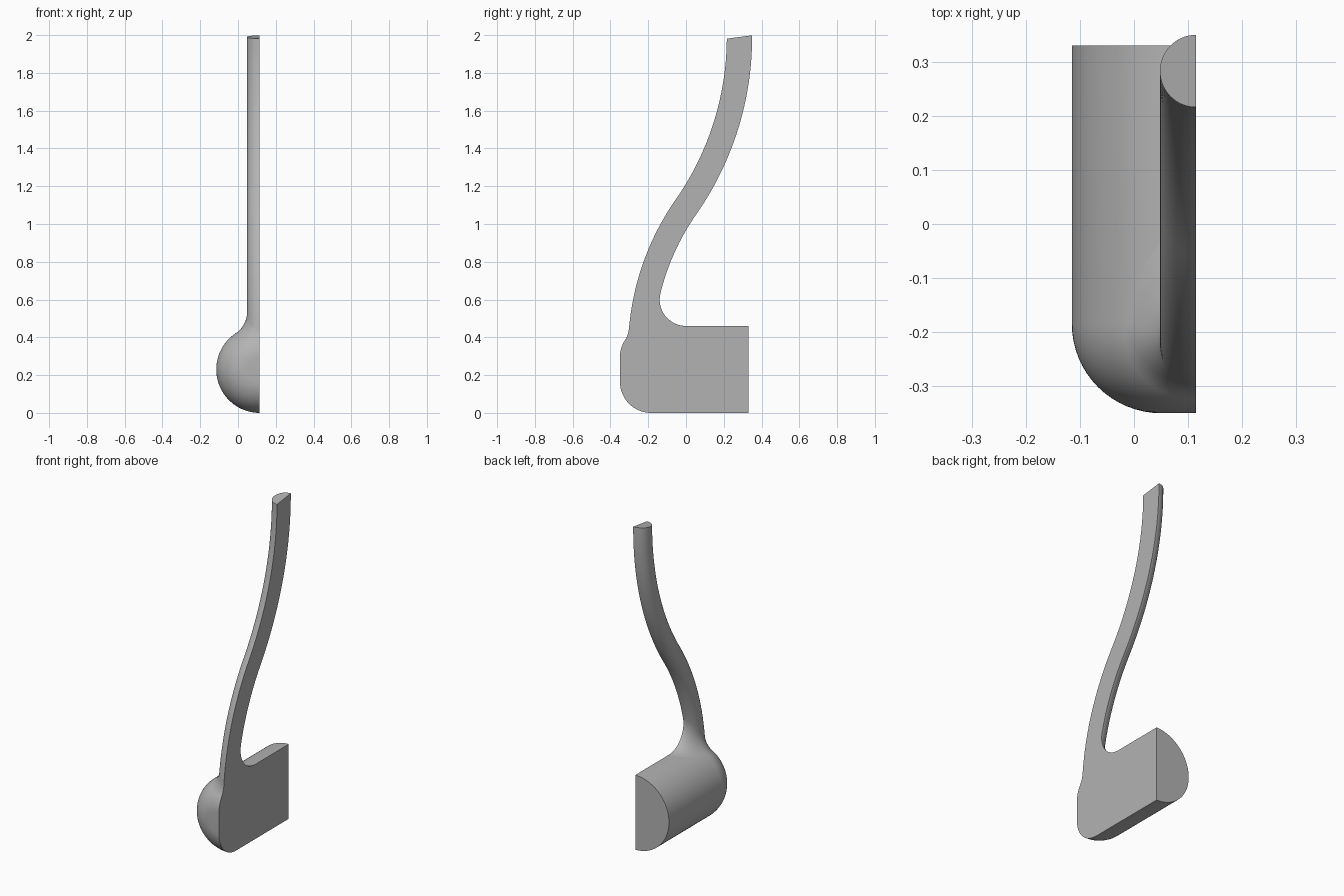
import bpy, bmesh
from math import sin, cos, pi, atan2, hypot
from mathutils import Vector

if "Cube" in bpy.data.objects:
    bpy.data.objects.remove(bpy.data.objects["Cube"])

CUT = 0.115                    # x of the flat section plane
R, ROUND = 0.23, 0.165         # body radius and rounded nose radius
CORE = R - ROUND
FRONT, BACK = -0.35, 0.33
NOSE = FRONT + ROUND
TUBE, FILLET = 0.067, 0.14     # stem radius and blend radius
R1, R2 = 1.335, 1.571          # stem bend radii
C1, C2 = Vector((CUT, 1.095, 0.327)), Vector((CUT, -1.288, 1.99))
BEND = atan2(C2.z - C1.z, C1.y - C2.y)
LOW, LENGTH = R1 * BEND, (R1 + R2) * BEND
SIDES, STEPS, ARC = 32, 48, 12

grey = bpy.data.materials.new("grey")
grey.use_nodes = True
grey.diffuse_color = (0.45, 0.45, 0.45, 1)
grey.node_tree.nodes["Principled BSDF"].inputs["Base Color"].default_value = grey.diffuse_color


def add_face(bm, pts, outward):
    face = bm.faces.new([bm.verts.new(p) for p in pts])
    face.normal_update()
    if face.normal.dot(outward) < 0:
        face.normal_flip()


def add_grid(bm, rows, outward):
    for r0, r1 in zip(rows, rows[1:]):
        for i in range(len(r0) - 1):
            quad = [r0[i], r0[i + 1], r1[i + 1], r1[i]]
            add_face(bm, quad, outward(sum(quad, Vector()) / 4))


def finish(name, bm):
    bmesh.ops.remove_doubles(bm, verts=bm.verts, dist=1e-5)
    mesh = bpy.data.meshes.new(name)
    bm.to_mesh(mesh)
    bm.free()
    mesh.materials.append(grey)
    obj = bpy.data.objects.new(name, mesh)
    bpy.context.collection.objects.link(obj)
    bpy.ops.object.select_all(action="DESELECT")
    obj.select_set(True)
    bpy.context.view_layer.objects.active = obj
    bpy.ops.object.shade_smooth_by_angle(angle=0.6)


def stem_frame(s):
    """Centre and rearward normal of the S-shaped stem at length s."""
    a = s / R1 if s < LOW else BEND - (s - LOW) / R2
    n = Vector((0, cos(a), -sin(a)))
    return (C1 - n * R1 if s < LOW else C2 + n * R2), n


def stem_point(s, phi, radius):
    centre, n = stem_frame(s)
    side = n * cos(phi) - Vector((sin(phi), 0, 0))
    return centre + side * radius, side


def core_offset(p):
    """Vector from the core of the rounded body to a point."""
    radial = Vector((p.x - CUT, 0, p.z - R))
    out = radial.normalized() * max(radial.length - CORE, 0)
    out.y = min(p.y - NOSE, 0)
    return out


# Body: half of a round bar with a rounded nose, closed at the back
bm = bmesh.new()
profile = [(0, FRONT)] + [(CORE + ROUND * sin(pi / 2 * i / 16), NOSE - ROUND * cos(pi / 2 * i / 16))
                          for i in range(17)] + [(R, BACK)]
rows = [[Vector((CUT - r * sin(pi * k / 64), y, R + r * cos(pi * k / 64))) for k in range(65)]
        for r, y in profile]
for r0, r1 in zip(rows[1:], rows[2:]):
    add_grid(bm, [r0, r1], core_offset)
add_face(bm, rows[1], Vector((0, -1, 0)))
add_face(bm, rows[-1], Vector((0, 1, 0)))
finish("body", bm)

# Stem with a rolling-ball blend into the body
bm = bmesh.new()
stem, blend, balls = [], [], []
for k in range(SIDES + 1):
    phi = pi * k / SIDES
    lo, hi = 0, LENGTH
    for _ in range(40):
        mid = (lo + hi) / 2
        ball = stem_point(mid, phi, TUBE + FILLET)[0]
        if core_offset(ball).length - ROUND < FILLET:
            lo = mid
        else:
            hi = mid
    start, side = stem_point(lo, phi, TUBE)
    to_body = -core_offset(ball).normalized()
    angle = (-side).angle(to_body)
    blend.append([ball + FILLET * (sin(angle * (1 - j / ARC)) * -side + sin(angle * j / ARC) * to_body) / sin(angle)
                  for j in range(ARC + 1)])
    balls.append(ball)
    column = [stem_point(lo + (LENGTH - lo) * i / STEPS, phi, TUBE)[0] for i in range(STEPS + 1)]
    column[-1].z += 0.13 * (column[-1].y - stem_frame(LENGTH)[0].y)   # slanted tip
    stem.append(column)
for k in range(SIDES):
    middle = pi * (k + 0.5) / SIDES
    add_grid(bm, stem[k:k + 2], lambda p: stem_point(LENGTH / 2, middle, 1)[1])
    add_grid(bm, blend[k:k + 2], lambda p: (balls[k] + balls[k + 1]) / 2 - p)
add_face(bm, [c[-1] for c in stem], Vector((0, 0, 1)))
finish("stem", bm)

# Flat section face running through stem, blend and body
nose = [Vector((CUT, y, R + r)) for r, y in profile[1:-1]]
upper = [p for p in reversed(nose) if p.z < blend[-1][-1].z - 0.003]
lower = [Vector((CUT, y, R - r)) for r, y in profile[1:]]
outline = (stem[-1][::-1] + blend[-1][1:] + upper + lower
           + [Vector((CUT, BACK, R * 2))] + blend[0][::-1] + stem[0][1:])
bm = bmesh.new()
add_face(bm, outline, Vector((1, 0, 0)))
finish("section_face", bm)
